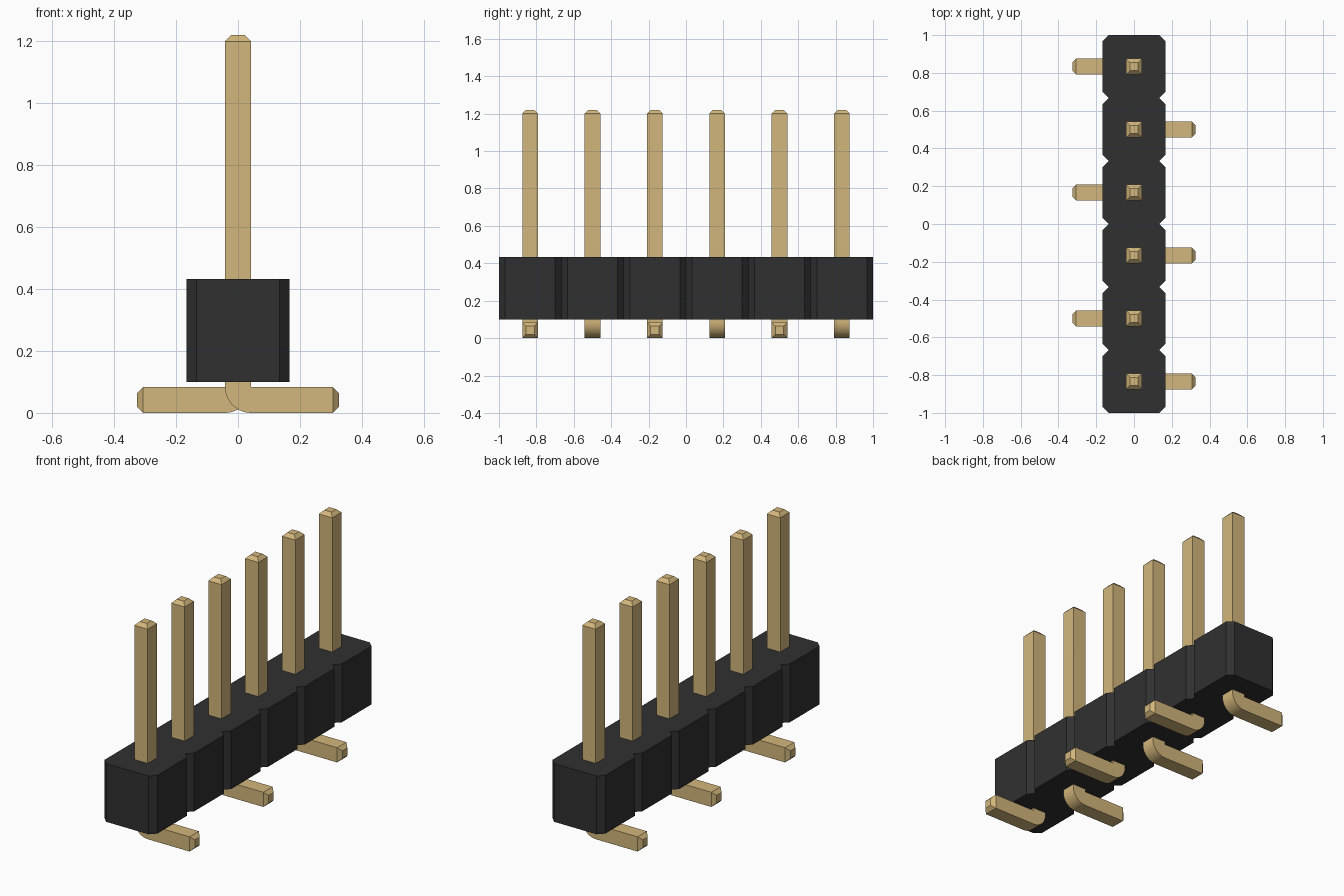
import bpy, bmesh, math

cube = bpy.data.objects.get("Cube")
if cube:
    bpy.data.objects.remove(cube, do_unlink=True)

COUNT = 6
PITCH = 2 / COUNT
HALF = PITCH / 2          # half width of the housing
CUT = 0.033               # corner chamfer of each housing cell
BASE, TOP = 0.10, 0.433   # housing underside and top
W = 0.042                 # half width of a pin
TIP = 0.022               # half width of a pin end
PIN_TOP, FOOT_END, TAPER = 1.22, 0.326, 0.02


def material(name, rgb, rough):
    m = bpy.data.materials.new(name)
    m.use_nodes = True
    m.diffuse_color = (*rgb, 1)
    bsdf = m.node_tree.nodes["Principled BSDF"]
    bsdf.inputs["Base Color"].default_value = (*rgb, 1)
    bsdf.inputs["Roughness"].default_value = rough
    return m


def finish(bm, name, mat):
    bmesh.ops.recalc_face_normals(bm, faces=bm.faces)
    mesh = bpy.data.meshes.new(name)
    bm.to_mesh(mesh)
    bm.free()
    mesh.materials.append(mat)
    ob = bpy.data.objects.new(name, mesh)
    bpy.context.collection.objects.link(ob)
    return ob


def make_housing(mat):
    # Notched outline: one side front to back, then the other side returning
    side = []
    for i in range(COUNT):
        y = -1 + i * PITCH
        if i == 0:
            side.append((HALF - CUT, y))
        side += [(HALF, y + CUT), (HALF, y + PITCH - CUT), (HALF - CUT, y + PITCH)]
    outline = side + [(-x, y) for x, y in reversed(side)]
    bm = bmesh.new()
    face = bm.faces.new([bm.verts.new((x, y, BASE)) for x, y in outline])
    ext = bmesh.ops.extrude_face_region(bm, geom=[face])
    verts = [g for g in ext["geom"] if isinstance(g, bmesh.types.BMVert)]
    bmesh.ops.translate(bm, verts=verts, vec=(0, 0, TOP - BASE))
    return finish(bm, "housing", mat)


def make_pin(name, y, side, mat):
    # Cross-sections from the upper tip, round the bend, to the foot tip:
    # (outer x, outer z), (inner x, inner z), half depth
    rings = [((-TIP, PIN_TOP), (TIP, PIN_TOP), TIP),
             ((-W, PIN_TOP - TAPER), (W, PIN_TOP - TAPER), W)]
    steps = 10
    for i in range(steps + 1):
        a = math.pi / 2 * i / steps
        outer = (W - 2 * W * math.cos(a), 2 * W - 2 * W * math.sin(a))
        rings.append((outer, (W, 2 * W), W))
    rings += [((FOOT_END - TAPER, 0), (FOOT_END - TAPER, 2 * W), W),
              ((FOOT_END, W - TIP), (FOOT_END, W + TIP), TIP)]
    bm = bmesh.new()
    loops = []
    for (ox, oz), (ix, iz), d in rings:
        pts = [(ox, -d, oz), (ix, -d, iz), (ix, d, iz), (ox, d, oz)]
        loops.append([bm.verts.new((side * px, y + py, pz)) for px, py, pz in pts])
    for a, b in zip(loops, loops[1:]):
        for k in range(4):
            n = (k + 1) % 4
            bm.faces.new((a[k], a[n], b[n], b[k]))
    bm.faces.new(loops[0])
    bm.faces.new(loops[-1])
    # Weld the sharp inner corner of the bend
    bmesh.ops.remove_doubles(bm, verts=bm.verts, dist=0.0001)
    ob = finish(bm, name, mat)
    bpy.ops.object.select_all(action="DESELECT")
    ob.select_set(True)
    bpy.context.view_layer.objects.active = ob
    bpy.ops.object.shade_smooth_by_angle(angle=math.radians(25))
    return ob


black = material("black plastic", (0.03, 0.03, 0.03), 0.6)
gold = material("gold metal", (0.65, 0.47, 0.2), 0.5)

make_housing(black)

# Feet alternate left and right, starting with left at the front
for i in range(COUNT):
    make_pin(f"pin_{i + 1}", -1 + PITCH * (i + 0.5), 1 if i % 2 == 0 else -1, gold)
